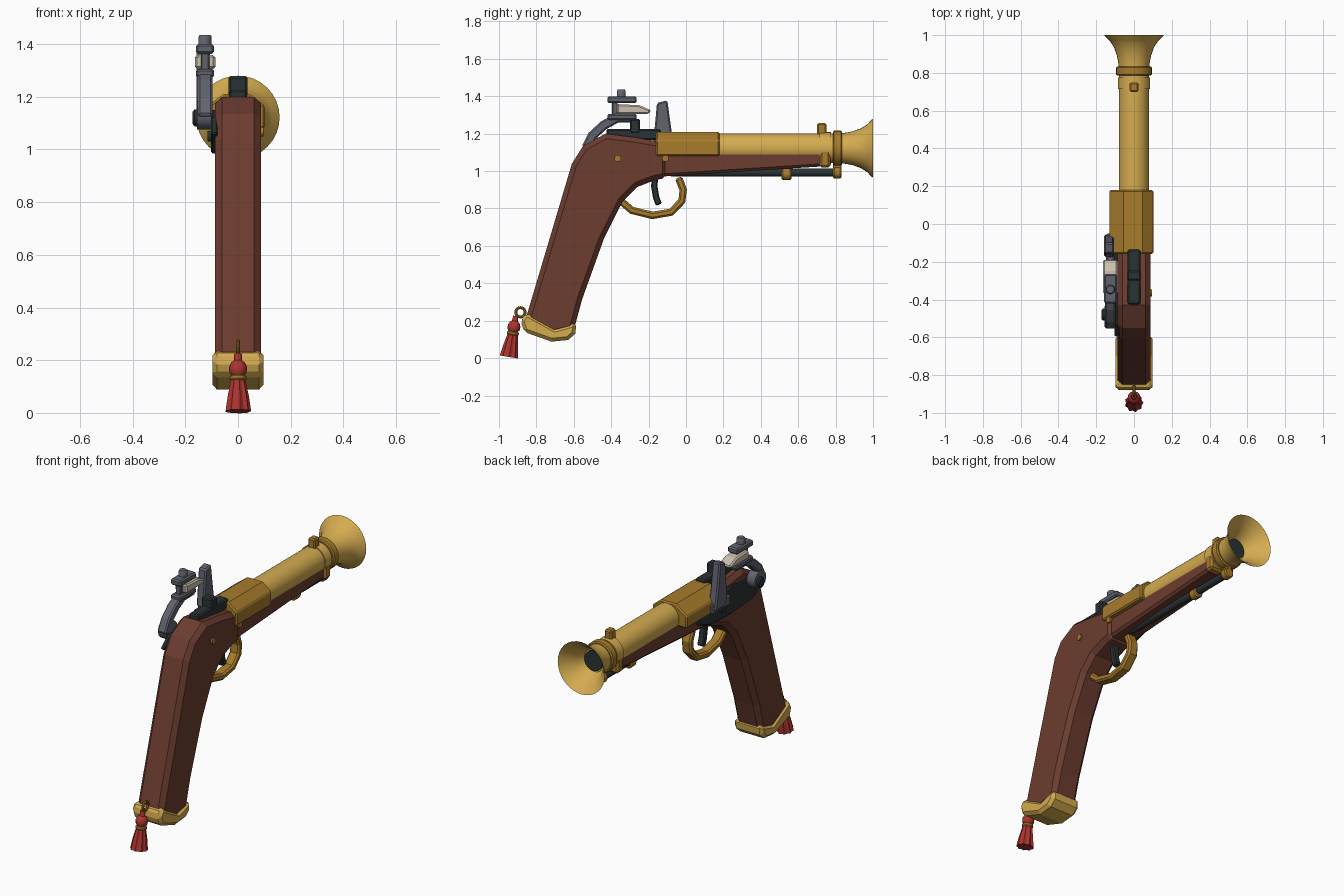
import bpy, bmesh, math
from mathutils import Vector, Matrix

cube = bpy.data.objects.get("Cube")
if cube:
    bpy.data.objects.remove(cube, do_unlink=True)


def material(name, *rgb):
    m = bpy.data.materials.new(name)
    m.use_nodes = True
    m.diffuse_color = (*rgb, 1)
    m.node_tree.nodes["Principled BSDF"].inputs["Base Color"].default_value = (*rgb, 1)
    return m


wood = material("wood", .15, .046, .029)
brass = material("light brass", .66, .41, .08)
old_brass = material("dark brass", .39, .2, .024)
iron = material("dark iron", .023, .032, .034)
steel = material("grey steel", .12, .125, .155)
flint_white = material("flint", .6, .53, .43)
red = material("red cord", .42, .034, .028)


def finish(name, bm, mat, bevel=0, smooth=False):
    bmesh.ops.recalc_face_normals(bm, faces=bm.faces)
    mesh = bpy.data.meshes.new(name)
    bm.to_mesh(mesh)
    bm.free()
    mesh.materials.append(mat)
    ob = bpy.data.objects.new(name, mesh)
    bpy.context.collection.objects.link(ob)
    if bevel:
        mod = ob.modifiers.new("Chamfer", "BEVEL")
        mod.width, mod.segments = bevel, 1
        mod.limit_method, mod.angle_limit = "ANGLE", math.radians(50)
    if smooth:
        bpy.ops.object.select_all(action="DESELECT")
        ob.select_set(True)
        bpy.context.view_layer.objects.active = ob
        bpy.ops.object.shade_smooth_by_angle(angle=math.radians(35))
    return ob


def prism(name, profile, x, half, mat, bevel=.008):
    """Side profile of (y, z) points, extruded across x."""
    bm = bmesh.new()
    face = bm.faces.new([bm.verts.new((x - half, y, z)) for y, z in profile])
    new = bmesh.ops.extrude_face_region(bm, geom=[face])["geom"]
    verts = [v for v in new if isinstance(v, bmesh.types.BMVert)]
    bmesh.ops.translate(bm, verts=verts, vec=(2 * half, 0, 0))
    return finish(name, bm, mat, bevel)


def block(name, x, half, y0, y1, z0, z1, mat, bevel=.008):
    return prism(name, [(y0, z0), (y1, z0), (y1, z1), (y0, z1)], x, half, mat, bevel)


def ribbon(path, thick):
    """Outline of a strip that follows a (y, z) path."""
    pts = [Vector(p) for p in path]
    one, two = [], []
    for i, p in enumerate(pts):
        d = (pts[min(i + 1, len(pts) - 1)] - pts[max(i - 1, 0)]).normalized()
        n = Vector((-d.y, d.x)) * thick / 2
        one.append(p + n)
        two.append(p - n)
    return one + two[::-1]


def lathe(name, profile, centre, axis, mat, sides=32, flute=0, closed=False):
    """Revolve (distance, radius) points around an axis through centre."""
    bm = bmesh.new()
    turn = Vector((0, 0, 1)).rotation_difference(Vector(axis)).to_matrix()
    rings = []
    for h, r in profile:
        ring = []
        for i in range(sides):
            a = math.tau * i / sides
            q = r * (1 - flute * (i % 2))
            ring.append(bm.verts.new(Vector(centre) + turn @ Vector((q * math.cos(a), q * math.sin(a), h))))
        rings.append(ring)
    pairs = list(zip(rings, rings[1:]))
    if closed:
        pairs.append((rings[-1], rings[0]))
    else:
        bm.faces.new(rings[0])
        bm.faces.new(rings[-1])
    for a, b in pairs:
        for i in range(sides):
            j = (i + 1) % sides
            bm.faces.new((a[i], a[j], b[j], b[i]))
    return finish(name, bm, mat, smooth=not flute)


X, Y, Z = (1, 0, 0), (0, 1, 0), (0, 0, 1)
AXIS = 1.122

# Wooden grip and fore-end
prism("grip", [(-.86, .2), (-.61, 1.04), (-.55, 1.135), (-.43, 1.2), (-.27, 1.18),
               (-.1, 1.15), (-.1, .965), (-.17, .95), (-.26, .915), (-.34, .835),
               (-.44, .635), (-.555, .315), (-.6, .15), (-.74, .12)], 0, .087, wood, .026)
prism("fore_end", [(-.14, 1.11), (.73, 1.11), (.73, 1.025), (-.14, .97)], 0, .072, wood, .014)

# Butt cap
prism("butt_cap", [(-.885, .2), (-.855, .243), (-.7, .158), (-.585, .19), (-.592, .13),
                   (-.63, .097), (-.72, .088), (-.865, .14)], 0, .097, brass, .018)

# Barrel with flared muzzle, hollow at the front
lathe("barrel", [(-.15, .08), (.8, .08)], (0, 0, AXIS), Y, brass)
lathe("muzzle_bell", [(.8, .08), (.845, .082), (.89, .09), (.935, .106), (.97, .128),
                      (1, .158), (.99, .15), (.96, .118), (.92, .09), (.875, .068)],
      (0, 0, AXIS), Y, brass)
lathe("bore", [(.87, .06), (.885, .06)], (0, 0, AXIS), Y, iron)
lathe("muzzle_band", [(.785, .088), (.792, .094), (.828, .094), (.835, .088)],
      (0, 0, AXIS), Y, old_brass)
lathe("thin_band", [(.715, .086), (.775, .086)], (0, 0, AXIS), Y, brass)
block("front_sight", 0, .023, .7, .75, 1.19, 1.256, old_brass)
block("fore_end_cap", 0, .083, .715, .772, 1.018, 1.128, old_brass, .012)

# Faceted breech, wider on the lock side
bm = bmesh.new()
section = [(-.13, 1.08), (-.13, 1.155), (-.055, 1.21), (.045, 1.21), (.102, 1.165), (.102, 1.08)]
front = bm.faces.new([bm.verts.new((x, -.16, z)) for x, z in section])
moved = bmesh.ops.extrude_face_region(bm, geom=[front])["geom"]
bmesh.ops.translate(bm, verts=[v for v in moved if isinstance(v, bmesh.types.BMVert)], vec=(0, .34, 0))
finish("breech", bm, old_brass, .008)

# Ramrod and its holders
lathe("ramrod", [(-.08, .022), (.8, .022)], (0, 0, .992), Y, iron, 12)
for label, y0, y1, z in (("middle", .51, .565, .983), ("front", .785, .832, .992)):
    lathe("ramrod_holder_" + label, [(y0, .025), (y0 + .008, .031), (y1 - .008, .031), (y1, .025)],
          (0, 0, z), Y, old_brass, 12)
block("ramrod_hanger", 0, .014, .785, .832, .99, 1.06, old_brass, .004)

# Trigger and guard
prism("trigger_guard", ribbon([(-.36, .85), (-.29, .79), (-.18, .763), (-.08, .78), (-.022, .84),
                               (-.015, .9), (-.04, .965)], .04), 0, .032, old_brass, .01)
prism("trigger", ribbon([(-.165, .97), (-.17, .92), (-.16, .86), (-.145, .82)], .034), 0, .02, iron, .006)

# Side screws
for i, y in enumerate((-.365, -.11)):
    lathe(f"side_screw_{i + 1}", [(0, .018), (.014, .018)], (.082, y, 1.068), X, old_brass, 12)

# Top plate and rear sight
block("top_plate", 0, .034, -.425, -.135, 1.165, 1.226, iron)
block("rear_sight", 0, .036, -.3, -.245, 1.2, 1.278, iron)

# Lock plate on the right side
prism("lock_plate", [(-.6, 1.06), (-.53, 1.12), (-.3, 1.15), (.02, 1.1), (.02, 1.03),
                     (-.1, .99), (-.3, .985), (-.5, 1.0)], -.09, .012, iron, .006)
lathe("hammer_pivot", [(0, .032), (.035, .032), (.042, .024)], (-.13, -.48, 1.12), (-1, 0, 0), iron, 12)
lathe("lock_screw", [(0, .02), (.02, .02)], (-.095, -.2, 1.05), (-1, 0, 0), iron, 12)

# Hammer holding the flint
HX = -.125
lathe("hammer_hub", [(0, .055), (.055, .055)], (-.1, -.49, 1.13), (-1, 0, 0), steel, 12)
prism("hammer_arm", ribbon([(-.535, 1.12), (-.5, 1.19), (-.44, 1.245), (-.37, 1.283), (-.27, 1.285)], .05),
      HX, .028, steel)
block("lower_jaw", HX, .034, -.42, -.265, 1.272, 1.306, steel)
block("upper_jaw", HX, .034, -.42, -.265, 1.363, 1.4, steel)
block("jaw_post", HX, .016, -.395, -.365, 1.29, 1.38, steel, .004)
lathe("jaw_screw", [(.39, .025), (.428, .025), (.435, .02)], (HX, -.346, 1), Z, steel, 10)
prism("flint", [(-.37, 1.306), (-.2, 1.306), (-.185, 1.325), (-.25, 1.352), (-.37, 1.358)],
      HX, .039, flint_white)

# Frizzen
prism("frizzen", [(-.175, 1.15), (-.155, 1.365), (-.1, 1.378), (-.075, 1.2), (-.055, 1.1), (-.15, 1.1)],
      -.132, .026, steel)
block("frizzen_foot", -.125, .022, -.22, -.05, 1.08, 1.14, steel)

# Tassel hanging from a ring on the butt
ring = []
for i in range(10):
    a = math.tau * i / 10
    ring.append((.008 * math.sin(a), .025 + .008 * math.cos(a)))
lathe("tassel_ring", ring, (0, -.885, .245), X, old_brass, 16, closed=True)
tilt = (0, .17, 1)
foot = (0, -.947, .006)
lathe("tassel_skirt", [(0, .05), (.06, .041), (.13, .026)], foot, tilt, red, 18, flute=.15)
lathe("tassel_band", [(.118, .028), (.123, .032), (.133, .032), (.138, .028)], foot, tilt, old_brass, 12)
lathe("tassel_knot", [(.135, .022), (.15, .033), (.17, .034), (.188, .026), (.195, .016), (.222, .014)],
      foot, tilt, red, 12)
